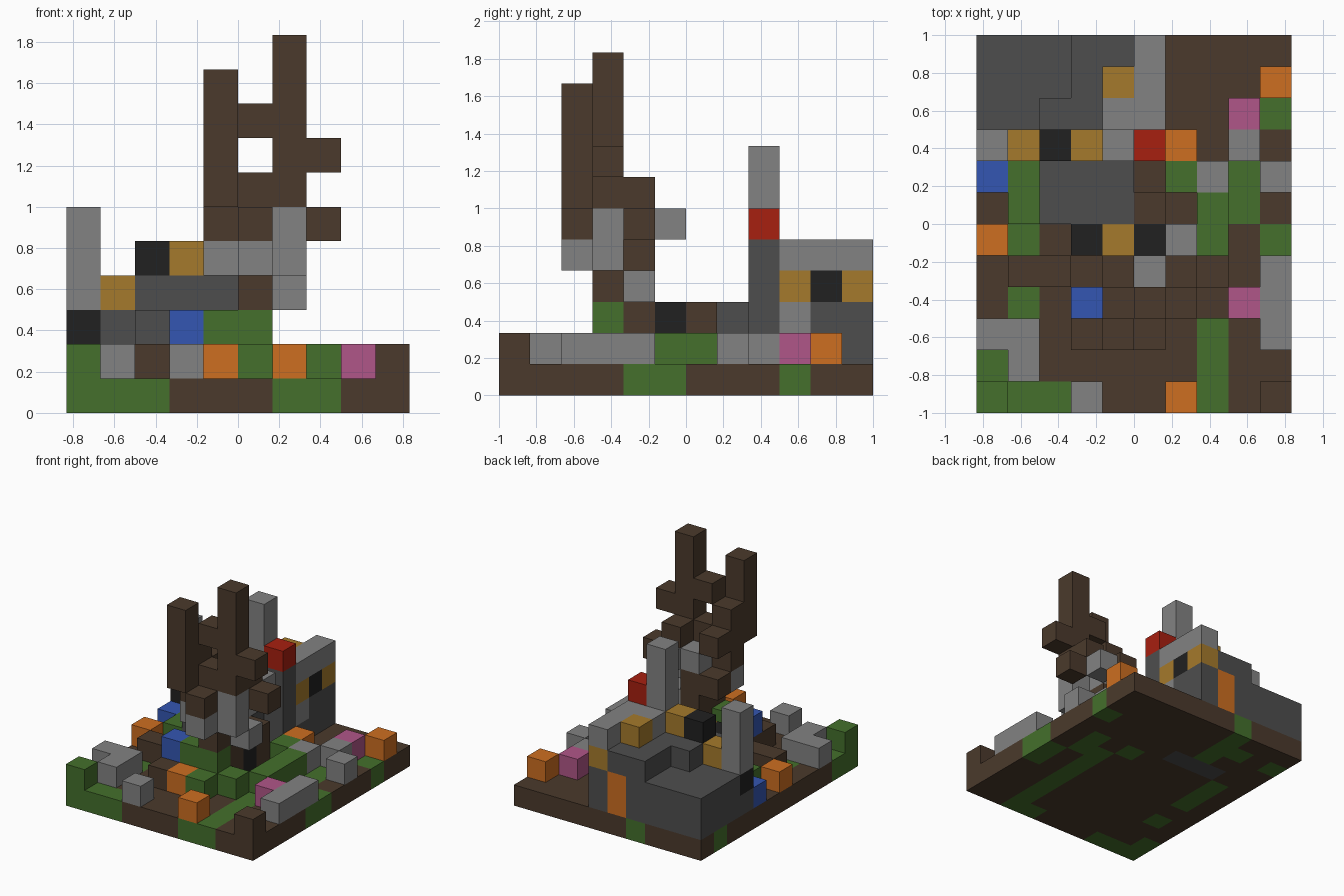
import bpy, bmesh
from mathutils import Vector

if "Cube" in bpy.data.objects:
    bpy.data.objects.remove(bpy.data.objects["Cube"])

CELL = 1 / 6
COLUMNS, ROWS = 10, 12


def material(name, *rgb):
    mat = bpy.data.materials.new(name)
    mat.use_nodes = True
    mat.diffuse_color = (*rgb, 1)
    mat.node_tree.nodes["Principled BSDF"].inputs["Base Color"].default_value = (*rgb, 1)
    return mat


brown = material("earth brown", .07, .042, .025)
green = material("moss green", .058, .162, .025)
grey = material("stone grey", .225, .225, .225)
dark = material("slate grey", .076, .076, .076)
black = material("soot black", .015, .015, .015)
ochre = material("ochre", .376, .195, .025)
orange = material("orange", .61, .156, .015)
red = material("red", .39, .014, .005)
pink = material("pink", .434, .093, .246)
blue = material("blue", .034, .093, .445)


def finish(bm, name, mats):
    bmesh.ops.recalc_face_normals(bm, faces=bm.faces[:])
    mesh = bpy.data.meshes.new(name)
    bm.to_mesh(mesh)
    bm.free()
    for mat in mats:
        mesh.materials.append(mat)
    bpy.context.collection.objects.link(bpy.data.objects.new(name, mesh))


def box(name, mat, i, j, k, w=1, d=1, h=1):
    """Block whose low corner is column i, row j, level k."""
    bm = bmesh.new()
    bmesh.ops.create_cube(bm, size=1)
    for v in bm.verts:
        v.co = Vector((i - COLUMNS / 2 + (v.co.x + .5) * w,
                       j - ROWS / 2 + (v.co.y + .5) * d,
                       k + (v.co.z + .5) * h)) * CELL
    finish(bm, name, [mat])


# Ground slab, patched by a plan read from front row to back row
PLAN = """
GGG...GG..
G......G..
.......G..
.G.....G..
.......G.G
.G.....G.G
.G.....GG.
.G....G.G.
..DDD.....
...G.....G
G.GG......
...G......
""".split()
bm = bmesh.new()
bmesh.ops.create_grid(bm, x_segments=COLUMNS, y_segments=ROWS, size=.5)
for v in bm.verts:
    v.co = Vector((v.co.x * COLUMNS, v.co.y * ROWS, 0)) * CELL
top = bmesh.ops.extrude_face_region(bm, geom=bm.faces[:], use_keep_orig=True)["geom"]
for v in top:
    if isinstance(v, bmesh.types.BMVert):
        v.co.z = CELL
for f in bm.faces:
    c = f.calc_center_median() / CELL
    i = min(max(int(c.x + COLUMNS / 2), 0), COLUMNS - 1)
    j = min(max(int(c.y + ROWS / 2), 0), ROWS - 1)
    f.material_index = ".GD".index(PLAN[j][i])
finish(bm, "ground", [brown, green, dark])

# Loose blocks on the ground
box("corner_hedge", green, 0, 0, 1)
box("corner_post", brown, 9, 0, 1)
box("front_stone", grey, 3, 0, 1)
box("left_rubble_long", grey, 0, 2, 1, w=2)
box("left_rubble_end", grey, 1, 1, 1)
box("stone_bench", grey, 9, 2, 1, d=3)
for i, j in ((7, 7), (9, 7), (8, 8)):
    box("garden_stone", grey, i, j, 1)
for i, j in ((6, 0), (0, 5), (6, 8), (9, 10)):
    box("orange_flower", orange, i, j, 1)
for i, j in ((8, 3), (8, 9)):
    box("pink_flower", pink, i, j, 1)
box("blue_flower", blue, 0, 7, 1)
box("raised_blue_flower", blue, 3, 3, 2)
box("blue_flower_mound", brown, 3, 3, 1)
box("front_mound", brown, 3, 2, 1)
box("left_mound", brown, 1, 4, 1, w=2)
box("long_hedge", green, 7, 4, 1, d=3)
box("back_hedge", green, 6, 7, 1)
box("side_hedge", green, 1, 6, 1, d=2)

# House: rear hall and its stepped roof
box("rear_hall", dark, 0, 9, 1, w=4, d=3, h=2)
box("hall_core", dark, 4, 9, 1, d=2, h=3)
box("roof_step", dark, 3, 9, 3, d=3)
box("roof_step_side", dark, 2, 9, 3)
box("back_door", orange, 4, 11, 1, h=2)
box("door_lintel", dark, 4, 11, 3)
box("roof_lamp", ochre, 4, 10, 4)
box("roof_slab", grey, 4, 9, 4)

# House: right wall with its window band
box("side_wall_base", dark, 5, 9, 1, d=3)
box("side_wall_mid", dark, 5, 10, 2, d=2)
box("side_wall_stone", grey, 5, 9, 2)
for j, mat in zip((9, 10, 11), (ochre, black, ochre)):
    box("side_window", mat, 5, j, 3)
box("side_wall_cap", grey, 5, 9, 4, d=3)

# House: front wall, chimney and porch
box("left_pillar_base", dark, 0, 8, 1)
box("left_pillar_gap", black, 0, 8, 2)
box("left_pillar", grey, 0, 8, 3, h=3)
box("front_wall", dark, 1, 8, 1, w=4, h=2)
box("front_wall_upper", dark, 2, 8, 3, w=3)
box("low_window", ochre, 1, 8, 3)
box("dark_window", black, 2, 8, 4)
box("high_window", ochre, 3, 8, 4)
box("chimney", grey, 4, 8, 4, h=4)
box("right_pillar", dark, 5, 8, 1, h=4)
box("red_lantern", red, 5, 8, 5)
box("porch", dark, 2, 6, 1, w=3, d=2, h=2)
box("porch_post", brown, 5, 6, 1, h=2)
for i, mat in zip((3, 4, 5), (black, ochre, black)):
    box("porch_front", mat, i, 5, 1, h=2)

# Tree: roots and twisted trunk
box("root_fruit", orange, 4, 2, 1)
box("front_root", green, 5, 2, 1)
box("root_mat", green, 4, 3, 1, w=3)
box("trunk_moss", green, 4, 3, 2, w=2)
box("trunk_back", brown, 5, 4, 1, h=4)
box("trunk", brown, 5, 3, 3, h=4)
box("trunk_knot", brown, 4, 4, 4)

# Tree: stones caught in the branches
box("left_hung_stone", grey, 4, 3, 4)
box("front_hung_stone", grey, 5, 2, 4)
box("right_hung_stone", grey, 6, 3, 4, h=2)
box("low_hung_stone", grey, 6, 4, 3)
box("top_hung_stone", grey, 5, 4, 5)
box("far_hung_stone", grey, 6, 5, 5)

# Tree: branches
box("front_branch", brown, 5, 2, 5)
box("left_branch", brown, 4, 3, 5, h=3)
box("left_branch_back", brown, 4, 4, 6)
box("left_spire", brown, 4, 2, 6, h=4)
box("right_spire", brown, 6, 3, 6, h=5)
box("right_branch_back", brown, 6, 4, 6)
box("right_branch_low", brown, 7, 4, 5)
box("right_branch_high", brown, 7, 3, 7)
box("cross_branch", brown, 5, 3, 8)
